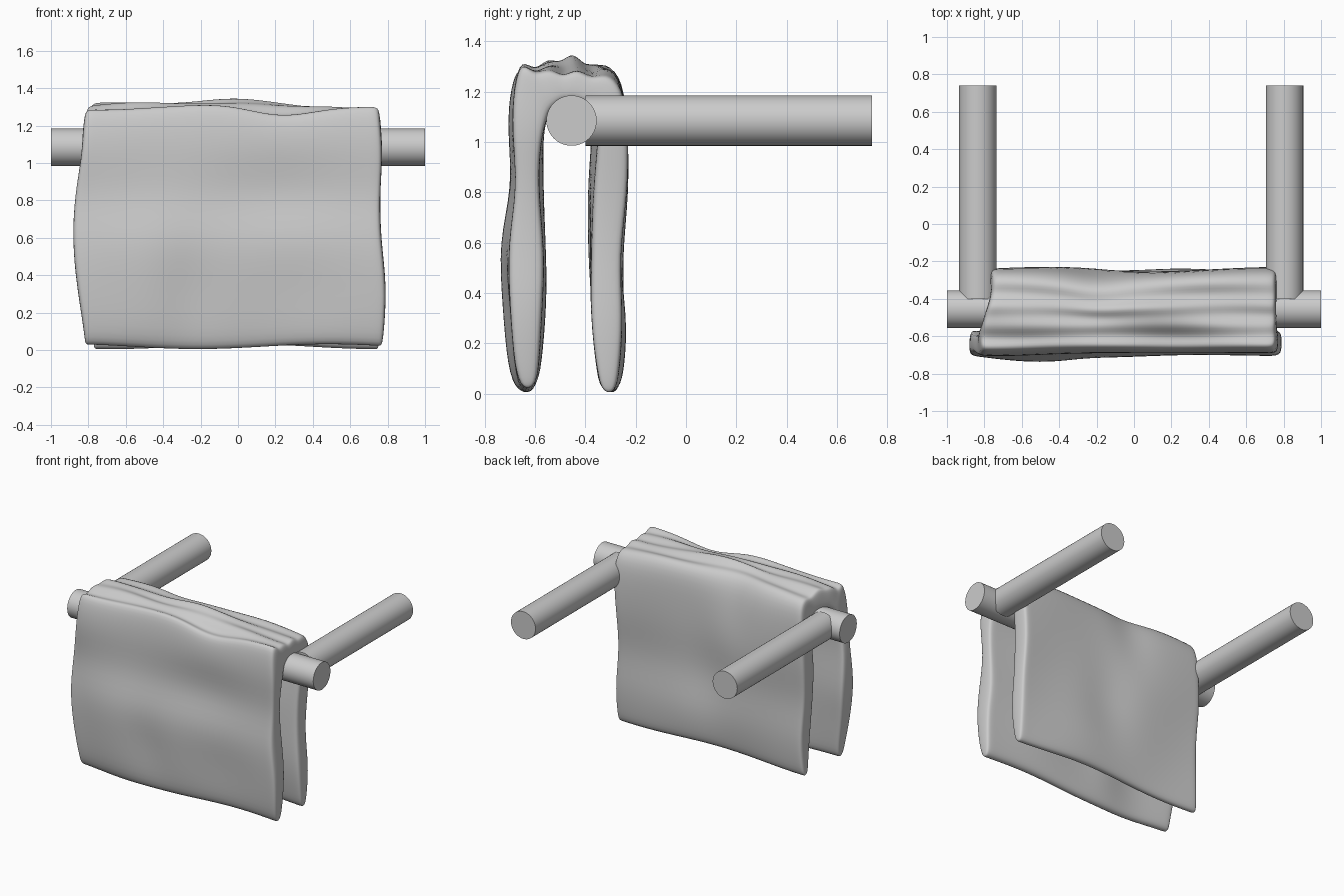
import bpy, bmesh, math
from mathutils import Vector

if "Cube" in bpy.data.objects:
    bpy.data.objects.remove(bpy.data.objects["Cube"])


def rod(name, start, end, radius=0.1, sides=40):
    start, end = Vector(start), Vector(end)
    axis = end - start
    bpy.ops.mesh.primitive_cylinder_add(
        vertices=sides, radius=radius, depth=axis.length, location=(start + end) / 2,
        rotation=axis.to_track_quat('Z', 'Y').to_euler())
    ob = bpy.context.object
    ob.name = name
    bpy.ops.object.shade_smooth_by_angle(angle=math.radians(30))
    return ob


def bump(x, z, cx, cz, sx, sz):
    return math.exp(-((x - cx) / sx) ** 2 - ((z - cz) / sz) ** 2)


# Rail and its two wall arms
rod("rail", (-1, -0.455, 1.085), (1, -0.455, 1.085))
rod("left_arm", (-0.835, -0.40, 1.085), (-0.835, 0.74, 1.085))
rod("right_arm", (0.805, -0.40, 1.085), (0.805, 0.74, 1.085))

# Towel cross-section (y, z), front hem over the rail to back hem
OUTER = [(-.655, .01), (-.685, .1), (-.705, .35), (-.71, .6), (-.672, .82), (-.695, 1.05),
         (-.685, 1.22), (-.655, 1.32), (-.60, 1.265), (-.545, 1.32), (-.49, 1.285),
         (-.44, 1.325), (-.385, 1.27), (-.325, 1.305), (-.26, 1.24), (-.24, 1.05),
         (-.234, .8), (-.26, .55), (-.236, .3), (-.255, .1), (-.275, .01)]
INNER = [(-.60, .02), (-.585, .1), (-.575, .35), (-.56, .55), (-.592, .82), (-.578, 1.0),
         (-.56, 1.07), (-.545, 1.12), (-.525, 1.145), (-.50, 1.165), (-.475, 1.17),
         (-.44, 1.17), (-.41, 1.16), (-.38, 1.13), (-.362, 1.09), (-.362, 1.0),
         (-.375, .8), (-.37, .55), (-.37, .3), (-.345, .1), (-.33, .02)]


def drape(t, y, z):
    """Place a cross-section point at fraction t along the towel, with folds."""
    back = min(1, max(0, (y + .56) / .18))
    left = (-.815 - .085 * bump(0, z, 0, .7, 1, .2) - .045 * bump(0, z, 0, .35, 1, .2)
            - .02 * bump(0, z, 0, 1.1, 1, .15))
    right = .755 + .045 * bump(0, z, 0, .28, 1, .25) + .02 * bump(0, z, 0, 1.05, 1, .15)
    left = left * (1 - back) + (-.775 + .015 * math.sin(6 * z)) * back
    right = right * (1 - back) + (.75 + .015 * math.sin(7 * z)) * back
    x = left + (right - left) * t
    # soft dents and bulges on the two hanging panels
    dy_front = (-.035 * bump(x, z, -.45, .62, .35, .2) + .04 * bump(x, z, .2, .88, .35, .1)
                - .02 * bump(x, z, .3, .66, .35, .12) + .02 * bump(x, z, -.25, .33, .15, .2)
                - .03 * bump(x, z, -.5, .2, .25, .25) - .018 * bump(x, z, -.75, 1.05, .3, .3)
                + .022 * bump(x, z, .35, .35, .3, .3) + .02 * bump(x, z, -.95, .7, .15, .25))
    dy_back = (-.03 * bump(x, z, .0, .55, .2, .3) - .025 * bump(x, z, -.2, 1.2, .15, .2)
               + .012 * math.sin(5 * x + 4 * z))
    dy = dy_front * (1 - back) + dy_back * back
    # wavy folds along the top and the hems
    top = max(0, min(1, (z - 1.18) / .1))
    dz = top * (.03 * bump(x, y, -.02, -.45, .28, .2) + .02 * bump(x, y, -.55, -.45, .25, .15)
                - .045 * bump(x, y, .22, -.66, .22, .12) - .035 * bump(x, y, .8, -.4, .3, .15)
                - .01 * bump(x, y, -.8, -.65, .25, .15) + .01 * math.sin(7 * x + 25 * y))
    hem = max(0, 1 - z / .3)
    dz += hem * .014 * math.sin(4.5 * x - .6 + 2 * back)
    return Vector((x, y + dy, z + dz))


# Towel: both surfaces of the cloth as grids joined round the edge
steps = [0, .01] + [i / 22 for i in range(1, 22)] + [.99, 1]
nv = len(OUTER)
bm = bmesh.new()
sheets = []
for own, other in ((OUTER, INNER), (INNER, OUTER)):
    sheet = []
    for i, t in enumerate(steps):
        pinch = .12 if i in (0, len(steps) - 1) else 0
        sheet.append([bm.verts.new(drape(t, a[0] + (b[0] - a[0]) * pinch,
                                         a[1] + (b[1] - a[1]) * pinch))
                      for a, b in zip(own, other)])
    for i in range(len(steps) - 1):
        for j in range(nv - 1):
            bm.faces.new((sheet[i][j], sheet[i + 1][j], sheet[i + 1][j + 1], sheet[i][j + 1]))
    sheets.append(sheet)
out, inn = sheets
for i in (0, len(steps) - 1):
    for j in range(nv - 1):
        bm.faces.new((out[i][j], out[i][j + 1], inn[i][j + 1], inn[i][j]))
for j in (0, nv - 1):
    for i in range(len(steps) - 1):
        bm.faces.new((out[i][j], out[i + 1][j], inn[i + 1][j], inn[i][j]))
bmesh.ops.recalc_face_normals(bm, faces=bm.faces)
mesh = bpy.data.meshes.new("towel")
bm.to_mesh(mesh)
bm.free()
towel = bpy.data.objects.new("towel", mesh)
bpy.context.collection.objects.link(towel)
mesh.polygons.foreach_set("use_smooth", [True] * len(mesh.polygons))
sub = towel.modifiers.new("soften", 'SUBSURF')
sub.levels = sub.render_levels = 2
